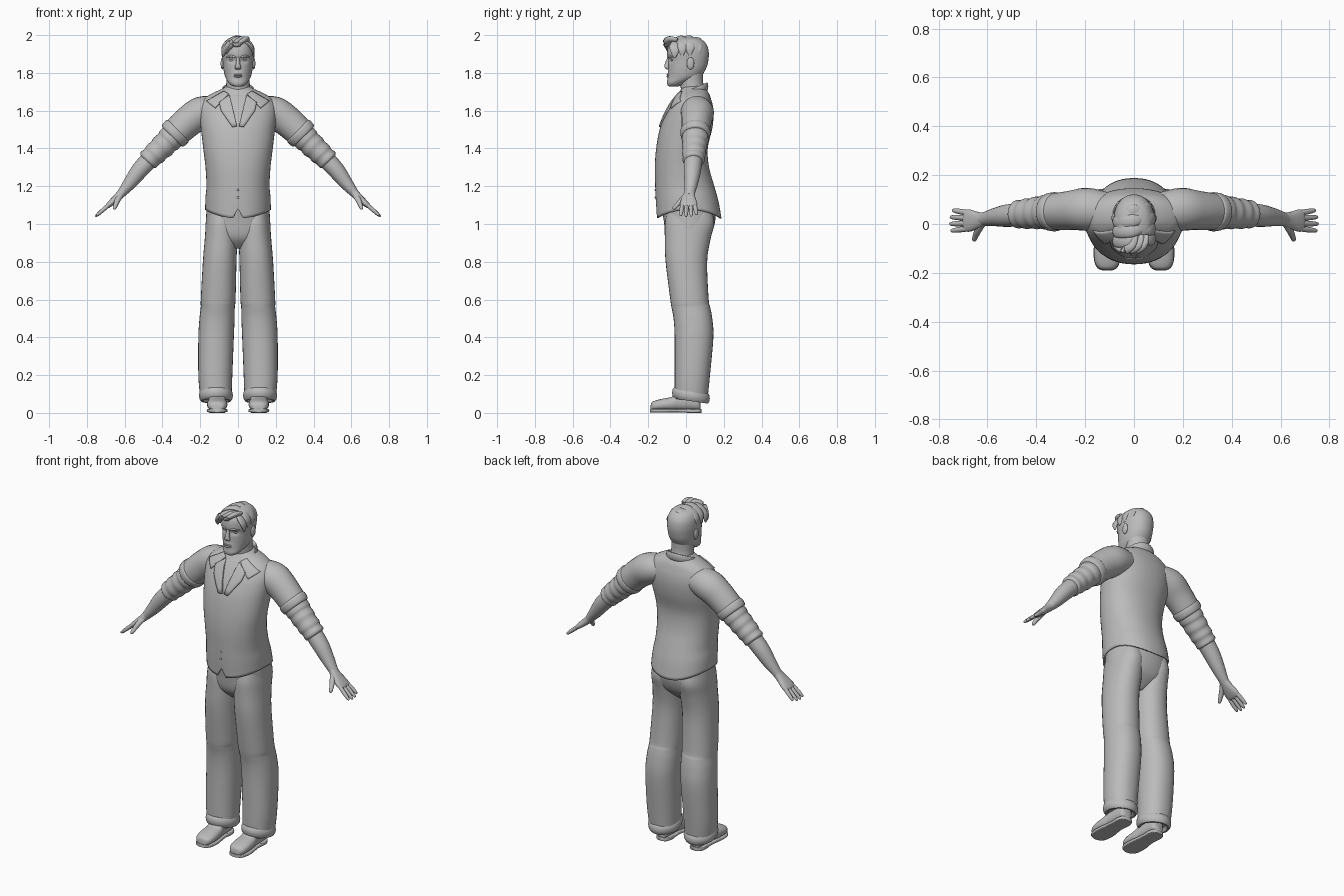
import bpy, bmesh, math
from mathutils import Vector
from mathutils.bvhtree import BVHTree

GREY = bpy.data.materials.new("plain_grey")
GREY.diffuse_color = (0.5, 0.5, 0.5, 1)


def finish(name, bm, mirror=False, shell=0, angle=50):
    bmesh.ops.recalc_face_normals(bm, faces=bm.faces)
    me = bpy.data.meshes.new(name)
    bm.to_mesh(me)
    bm.free()
    me.materials.append(GREY)
    me.shade_smooth()
    me.set_sharp_from_angle(angle=math.radians(angle))
    ob = bpy.data.objects.new(name, me)
    bpy.context.collection.objects.link(ob)
    if shell:
        mod = ob.modifiers.new("shell", 'SOLIDIFY')
        mod.thickness, mod.offset = shell, -1
    if mirror:
        ob.modifiers.new("mirror", 'MIRROR')
    return ob


def smooth_path(secs, steps):
    """Catmull-Rom through section tuples."""
    out = []
    for i in range(len(secs) - 1):
        p0, p1, p2, p3 = (secs[max(i - 1, 0)], secs[i], secs[i + 1],
                          secs[min(i + 2, len(secs) - 1)])
        for s in range(steps):
            t = s / steps
            out.append([0.5 * (2 * b + (c - a) * t + (2 * a - 5 * b + 4 * c - d) * t * t
                               + (3 * b - a - 3 * c + d) * t ** 3)
                        for a, b, c, d in zip(p0, p1, p2, p3)])
    return out + [list(secs[-1])]


def sweep(name, secs, hint, axis=None, sides=24, steps=4, power=2, cap=True,
          deform=None, **kw):
    """Skin ellipses (x, y, z, radius along hint, other radius)."""
    rows = smooth_path(secs, steps)
    bm = bmesh.new()
    rings = []
    for i, r in enumerate(rows):
        c = Vector(r[:3])
        a, b = rows[max(i - 1, 0)], rows[min(i + 1, len(rows) - 1)]
        t = Vector(axis) if axis else (Vector(b[:3]) - Vector(a[:3])).normalized()
        u = Vector(hint)
        u = (u - t * u.dot(t)).normalized()
        v = t.cross(u)
        ring = []
        for k in range(sides):
            an = 2 * math.pi * k / sides
            cs, sn = math.cos(an), math.sin(an)
            pu = math.copysign(abs(cs) ** (2 / power), cs) * max(r[3], 0.001)
            pv = math.copysign(abs(sn) ** (2 / power), sn) * max(r[4], 0.001)
            p = c + u * pu + v * pv
            ring.append(bm.verts.new(deform(p) if deform else p))
        rings.append(ring)
    for a, b in zip(rings, rings[1:]):
        for k in range(sides):
            n = (k + 1) % sides
            bm.faces.new((a[k], a[n], b[n], b[k]))
    if cap:
        bm.faces.new(rings[0][::-1])
        bm.faces.new(rings[-1])
    return finish(name, bm, **kw)


def upright(rows):
    """(z, front y, back y, half width, centre x) -> sections."""
    return [(r[4] if len(r) > 4 else 0, (r[1] + r[2]) / 2, r[0], r[3], (r[2] - r[1]) / 2)
            for r in rows]


def band(name, centre, rx, ry, thick, tall, slope, **kw):
    """Elliptical ring lying flat, tilted by slope along y."""
    bm = bmesh.new()
    n, m = 40, 10
    g = []
    for i in range(n):
        a = 2 * math.pi * i / n
        row = []
        for j in range(m):
            b = 2 * math.pi * j / m
            d = thick * math.cos(b)
            y = (ry + d) * math.sin(a)
            row.append(bm.verts.new((centre[0] + (rx + d) * math.cos(a), centre[1] + y,
                                     centre[2] + tall * math.sin(b) + slope * y)))
        g.append(row)
    for i in range(n):
        for j in range(m):
            i2, j2 = (i + 1) % n, (j + 1) % m
            bm.faces.new((g[i][j], g[i2][j], g[i2][j2], g[i][j2]))
    return finish(name, bm, **kw)


def blob(name, c, r, **kw):
    bm = bmesh.new()
    bmesh.ops.create_uvsphere(bm, u_segments=16, v_segments=10, radius=1)
    for v in bm.verts:
        v.co = Vector(c) + Vector((v.co.x * r[0], v.co.y * r[1], v.co.z * r[2]))
    return finish(name, bm, **kw)


# Shirt body with curved tails and a small front split
def hem(p):
    f = max(0, min(1, (1.2 - p.z) / 0.16))
    p.z += f * 0.045 * (p.x / 0.175) ** 2
    if p.y < 0:
        p.z += f ** 3 * max(0, 0.05 - abs(p.x) * 2.4)
    return p


shirt = sweep("shirt_body", upright([
    (1.03, -.155, .188, .174), (1.12, -.16, .172, .172), (1.2, -.163, .15, .167),
    (1.3, -.165, .122, .172), (1.4, -.158, .115, .184), (1.5, -.14, .138, .196),
    (1.57, -.115, .146, .204), (1.62, -.09, .143, .203), (1.66, -.065, .133, .183),
    (1.69, -.042, .122, .14), (1.715, -.025, .105, .085), (1.73, -.015, .095, .06)]),
    (1, 0, 0), (0, 0, 1), sides=48, steps=4, power=2.2, cap=False, deform=hem, shell=.008)
tree = BVHTree.FromPolygons([v.co for v in shirt.data.vertices],
                            [p.vertices for p in shirt.data.polygons])


# Collar band, collar leaves and lapels laid on the chest
def leaf(name, outline):
    bm = bmesh.new()
    f = bm.faces.new([bm.verts.new((x, 0, z)) for x, z in outline])
    bmesh.ops.triangulate(bm, faces=[f])
    bmesh.ops.subdivide_edges(bm, edges=bm.edges[:], cuts=5, use_grid_fill=True)
    for v in bm.verts:
        hit = tree.ray_cast(Vector((v.co.x, -1, v.co.z)), Vector((0, 1, 0)))[0]
        v.co.y = (hit.y if hit else 0.02) - 0.009
    finish(name, bm, mirror=True, shell=.009)


leaf("collar_leaf", [(.05, 1.69), (.075, 1.705), (.168, 1.652), (.122, 1.615), (.085, 1.655)])
leaf("lapel", [(.045, 1.685), (.1, 1.645), (.09, 1.6), (.03, 1.515), (.006, 1.52)])
band("collar_band", (0, .03, 1.692), .082, .08, .008, .024, .42)
for z in (1.14, 1.18):
    blob("shirt_button", (0, -.162, z), (.006, .004, .006))

# Sleeves with rolled cuffs
sweep("upper_sleeve", [(.1, .05, 1.605, .075, .07), (.19, .06, 1.59, .088, .086),
                       (.26, .056, 1.545, .08, .083), (.33, .05, 1.482, .075, .077)],
      (0, 1, 0), mirror=True)
sweep("sleeve_cuff", [(.315, .05, 1.497, .072, .076), (.322, .05, 1.49, .08, .083),
                      (.345, .05, 1.467, .077, .08), (.35, .05, 1.462, .066, .068)],
      (0, 1, 0), mirror=True, steps=3)
sweep("rolled_sleeve", [(.335, .05, 1.475, .067, .068), (.365, .048, 1.445, .071, .069),
                        (.378, .047, 1.432, .065, .063), (.4, .045, 1.41, .067, .066),
                        (.418, .043, 1.393, .061, .06), (.44, .042, 1.372, .063, .062),
                        (.455, .041, 1.357, .057, .056), (.475, .04, 1.338, .058, .058),
                        (.482, .04, 1.331, .046, .046)], (0, 1, 0), mirror=True, steps=3)

# Forearms, hands, fingers, thumbs
sweep("forearm", [(.46, .04, 1.35, .048, .048), (.52, .034, 1.285, .046, .045),
                  (.57, .028, 1.22, .037, .036), (.615, .02, 1.165, .028, .024),
                  (.635, .017, 1.145, .029, .021)], (0, 1, 0), mirror=True)
sweep("palm", [(.61, .02, 1.17, .026, .022), (.64, .015, 1.14, .035, .02),
               (.67, .014, 1.113, .045, .017), (.69, .014, 1.096, .044, .013),
               (.698, .014, 1.09, .034, .006)], (0, 1, 0), mirror=True, power=2.4)
for y0, y1, k in ((.046, .056, .84), (.025, .028, .97), (.003, 0, 1), (-.019, -.028, .93)):
    s = Vector((.682, y0, 1.103))
    e = Vector((.682 + .073 * k, y1, 1.103 - .064 * k))
    sweep("finger", [(*s.lerp(e, t), r, r * .95) for t, r in
                     ((0, .0115), (.45, .0115), (.8, .0095), (.96, .006), (1, .001))],
          (0, 1, 0), mirror=True, sides=12, steps=2)
sweep("thumb", [(.625, .0, 1.15, .018, .014), (.638, -.025, 1.125, .015, .014),
                (.648, -.048, 1.1, .012, .011), (.654, -.064, 1.083, .009, .009),
                (.656, -.069, 1.077, .001, .001)], (1, 0, 0), mirror=True, sides=14)

# Trousers
sweep("trouser_seat", upright([(.87, -.05, .06, .03), (.91, -.09, .105, .12),
                               (.95, -.108, .135, .168), (1.02, -.118, .155, .17),
                               (1.1, -.13, .15, .163), (1.14, -.12, .14, .15)]),
      (1, 0, 0), (0, 0, 1), sides=40, power=2.3)
sweep("trouser_leg", upright([
    (.08, -.06, .115, .083, .117), (.2, -.06, .127, .09, .12), (.4, -.06, .145, .094, .116),
    (.5, -.066, .139, .093, .111), (.56, -.077, .128, .09, .107), (.6, -.083, .12, .092, .105),
    (.8, -.108, .112, .089, .097), (.92, -.112, .13, .086, .09), (1.0, -.112, .15, .08, .09),
    (1.06, -.1, .14, .07, .09)]), (1, 0, 0), (0, 0, 1), sides=32, mirror=True, power=2.2)
band("trouser_cuff", (.117, .026, .092), .074, .084, .016, .031, -.15, mirror=True)

# Shoes and soles
sweep("shoe_upper", [(.11, y, (t + .012) / 2, w, (t - .012) / 2) for y, t, w in
                     ((-.188, .035, .015), (-.182, .055, .034), (-.16, .066, .049),
                      (-.12, .076, .054), (-.075, .085, .051), (-.04, .105, .046),
                      (.03, .11, .042), (.065, .1, .037), (.077, .07, .022))],
      (1, 0, 0), (0, 1, 0), mirror=True, power=2.4)
sweep("shoe_sole", [(.11, y, .012 if y < .01 else .01, w, .009) for y, w in
                    ((-.191, .016), (-.18, .04), (-.15, .053), (-.1, .055), (-.03, .045),
                     (.04, .045), (.072, .035), (.08, .018))],
      (1, 0, 0), (0, 1, 0), mirror=True, power=6)
sweep("shoe_heel", [(.11, y, .0105, w, .0105) for y, w in
                    ((.005, .043), (.04, .045), (.07, .036), (.081, .018))],
      (1, 0, 0), (0, 1, 0), mirror=True, power=8)

# Neck and head with pressed-in eye sockets
sweep("neck", [(0, .045, 1.64, .075, .07), (0, .038, 1.7, .066, .064),
               (0, .03, 1.75, .062, .061), (0, .03, 1.81, .064, .062)],
      (1, 0, 0), (0, 0, 1))


def sockets(p):
    if p.y < 0:
        d = ((abs(p.x) - .034) / .018) ** 2 + ((p.z - 1.868) / .013) ** 2
        p.y += .012 * math.exp(-d)
        p.y -= .005 * math.exp(-(p.x / .03) ** 2 - ((p.z - 1.787) / .02) ** 2)
    return p


sweep("head", upright([
    (1.727, -.085, -.045, .012), (1.733, -.096, -.025, .034), (1.75, -.1, .01, .052),
    (1.78, -.094, .075, .068), (1.82, -.093, .105, .077), (1.86, -.094, .117, .081),
    (1.9, -.1, .121, .084), (1.94, -.094, .114, .08), (1.97, -.072, .092, .064),
    (1.985, -.04, .06, .038), (1.99, -.01, .03, .008)]),
    (1, 0, 0), (0, 0, 1), sides=56, steps=6, power=2.15, deform=sockets)
sweep("nose", [(0, -.088, 1.89, .008, .006), (0, -.094, 1.87, .009, .01),
               (0, -.1, 1.845, .012, .013), (0, -.1, 1.828, .017, .013),
               (0, -.094, 1.818, .012, .006)], (1, 0, 0), (0, 0, 1), sides=16)
blob("eye", (.033, -.071, 1.867), (.014, .009, .007), mirror=True)
sweep("eyebrow", [(.012, -.096, 1.883, .004, .004), (.035, -.09, 1.889, .006, .005),
                  (.06, -.07, 1.883, .003, .003)], (0, 0, 1), mirror=True, sides=10)
blob("upper_lip", (0, -.095, 1.79), (.025, .007, .0045))
blob("lower_lip", (0, -.095, 1.781), (.021, .008, .0055))
blob("ear", (.083, .024, 1.85), (.009, .02, .032), mirror=True)
band("neck_shirt_edge", (0, .02, 1.675), .074, .083, .006, .008, .42)

# Swept hair: side locks from a parting, plus a forward quiff
for y in (-.06, -.02, .02, .06):
    h = 1.983 - 3 * (y - .005) ** 2
    k = 1 - 22 * max(y - .01, 0) ** 2 * 3
    sweep("hair_lock_long", [(.042, y, h - .008, .012, .006), (.0, y - .006, h + .004, .026, .012),
                             (-.045 * k, y - .01, h - .012, .028, .013),
                             (-.076 * k, y - .01, h - .045, .024, .011),
                             (-.082 * k, y - .006, h - .085, .004, .003)],
          (0, 1, 0), sides=14)
    sweep("hair_lock_short", [(.035, y, h - .004, .012, .006), (.06 * k, y, h - .022, .026, .01),
                              (.08 * k, y, h - .052, .024, .008),
                              (.083 * k, y, h - .09, .006, .003)], (0, 1, 0), sides=14)
for x, tip, z in ((.05, -.03, 1.925), (.03, -.055, 1.9), (.005, -.074, 1.885)):
    sweep("hair_quiff", [(x, -.045, 1.973, .014, .01), (x - .012, -.085, 1.978, .02, .014),
                         ((x + tip) / 2 - .005, -.104, 1.958, .02, .013),
                         (tip, -.1 - tip * .2, z + .025, .014, .01),
                         (tip - .004, -.092 - tip * .2, z, .002, .002)],
          (.8, 0, .6), sides=14)
